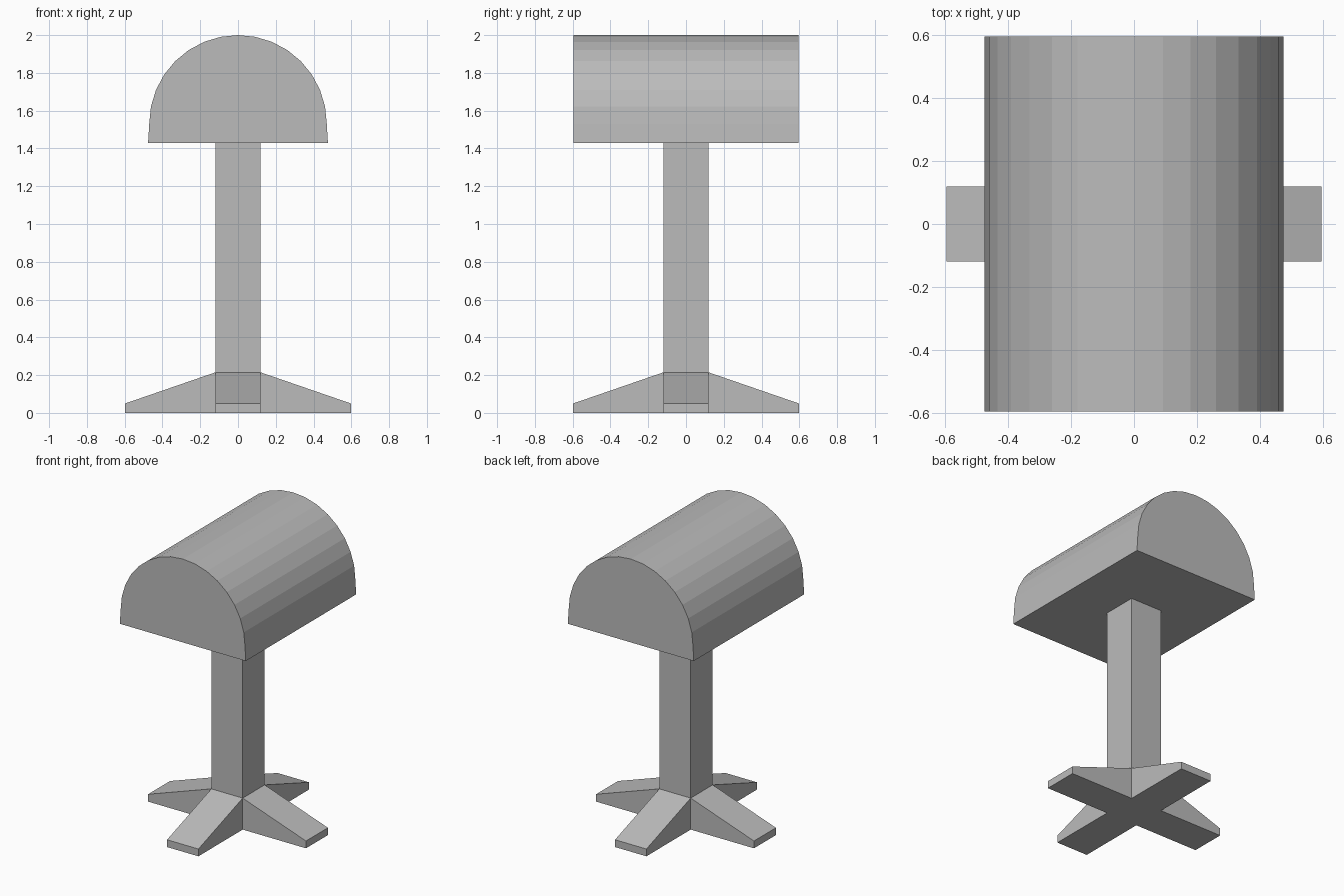
import bpy
import math

if "Cube" in bpy.data.objects:
    bpy.data.objects.remove(bpy.data.objects["Cube"])

HALF_POST = 0.1185   # half width of post and legs
REACH = 0.597        # outer reach of legs and hood
HEAD_Z = 1.43        # underside of the hood

stone = bpy.data.materials.new("plain grey")
stone.diffuse_color = (0.5, 0.5, 0.5, 1.0)
stone.use_nodes = True
stone.node_tree.nodes["Principled BSDF"].inputs["Base Color"].default_value = stone.diffuse_color


def extrude(name, profile, half_depth, turn=0.0):
    """Extrude an (x, z) counter-clockwise profile along y, then turn it about z."""
    n = len(profile)
    c, s = math.cos(turn), math.sin(turn)
    verts = [(x * c - y * s, x * s + y * c, z)
             for y in (-half_depth, half_depth) for x, z in profile]
    faces = [list(range(n)), list(range(2 * n - 1, n - 1, -1))]
    faces += [[(i + 1) % n, i, i + n, (i + 1) % n + n] for i in range(n)]
    mesh = bpy.data.meshes.new(name)
    mesh.from_pydata(verts, [], faces)
    mesh.materials.append(stone)
    obj = bpy.data.objects.new(name, mesh)
    bpy.context.collection.objects.link(obj)
    return obj


# Rounded hood: slightly flared sides under a 16-sided half round
arc = [(0.47 * math.cos(math.pi * i / 16), 1.53 + 0.47 * math.sin(math.pi * i / 16))
       for i in range(17)]
extrude("rounded_hood", [(-0.476, HEAD_Z), (0.476, HEAD_Z)] + arc, 0.596)

# Square post
extrude("post", [(-HALF_POST, 0), (HALF_POST, 0),
                 (HALF_POST, HEAD_Z), (-HALF_POST, HEAD_Z)], HALF_POST)

# Four sloping feet in a cross
foot = [(HALF_POST, 0), (REACH, 0), (REACH, 0.05), (HALF_POST, 0.215)]
for i, side in enumerate(("right", "back", "left", "front")):
    extrude(side + "_foot", foot, HALF_POST, i * math.pi / 2)
